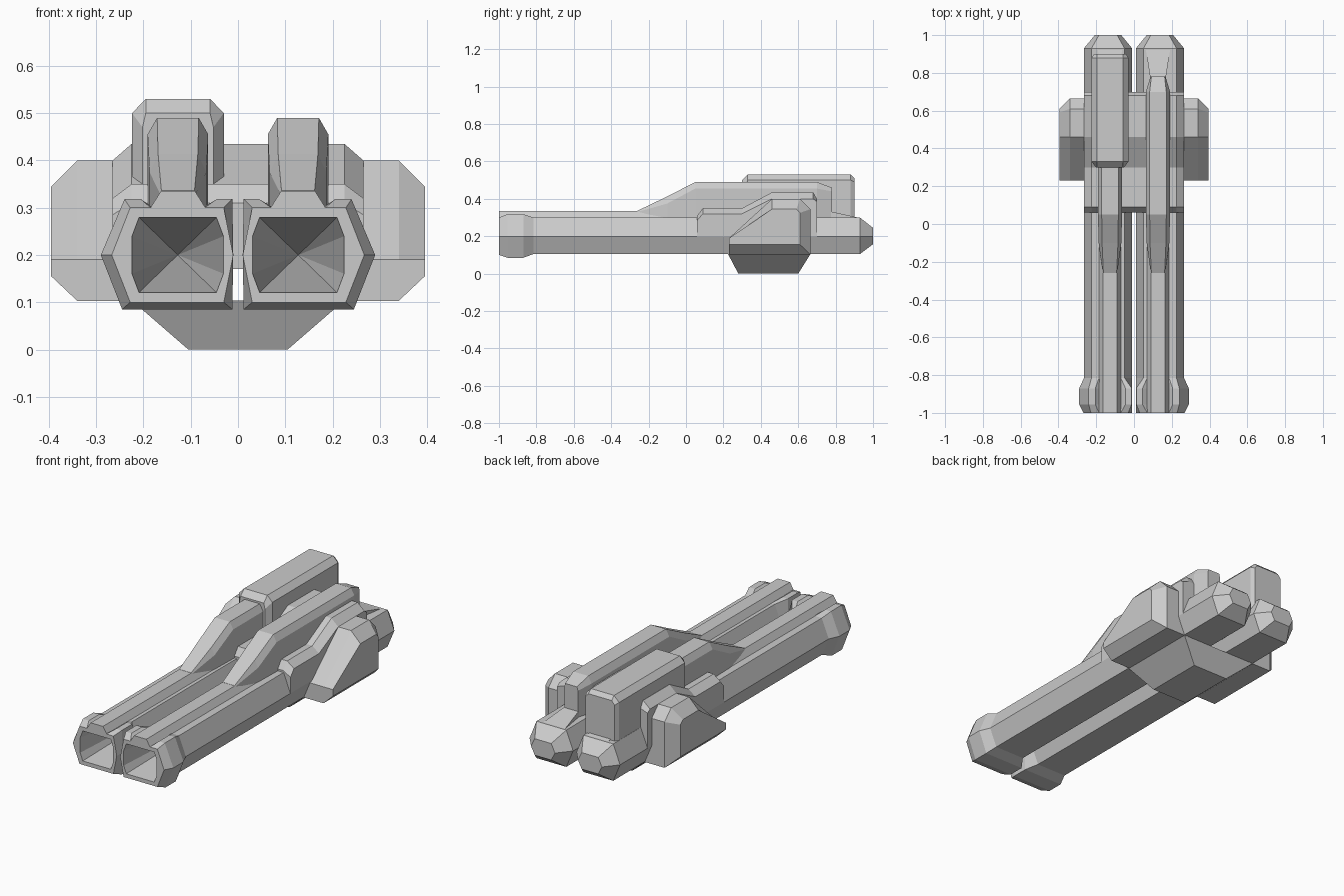
import bpy
import bmesh

cube = bpy.data.objects.get("Cube")
if cube:
    bpy.data.objects.remove(cube, do_unlink=True)

GREY = (0.6, 0.6, 0.6, 1)
hull = bpy.data.materials.new("hull_grey")
hull.use_nodes = True
hull.diffuse_color = GREY
hull.node_tree.nodes["Principled BSDF"].inputs["Base Color"].default_value = GREY


def loft(name, sections, mirror=False):
    """Skin equal-length rings of points and cap both ends."""
    bm = bmesh.new()
    rings = [[bm.verts.new(p) for p in s] for s in sections]
    for a, b in zip(rings, rings[1:]):
        for i in range(len(a)):
            j = (i + 1) % len(a)
            bm.faces.new((a[i], a[j], b[j], b[i]))
    bm.faces.new(rings[0])
    bm.faces.new(rings[-1][::-1])
    bmesh.ops.recalc_face_normals(bm, faces=bm.faces)
    mesh = bpy.data.meshes.new(name)
    bm.to_mesh(mesh)
    bm.free()
    mesh.materials.append(hull)
    obj = bpy.data.objects.new(name, mesh)
    bpy.context.collection.objects.link(obj)
    if mirror:
        obj.modifiers.new("Mirror", "MIRROR")
    return obj


def at_y(y, ring):
    return [(x, y, z) for x, z in ring]


def at_x(x, ring):
    return [(x, y, z) for y, z in ring]


def roof(y, center, bottom, *levels):
    """Symmetric ring: bottom edge, then (half width, height) levels upward."""
    side = [bottom, *levels]
    ring = [(center + w, z) for w, z in side] + [(center - w, z) for w, z in side[::-1]]
    return at_y(y, ring)


# Twin barrels with flared muzzles and tapered rear ends
def tube(x0, x1, x2, x3, z0, z1, z2):
    return [(x1, z0), (x2, z0), (x3, z1), (x2, z2), (0.185, z2),
            (0.18, z2), (0.075, z2), (0.07, z2), (x1, z2), (x0, z1)]


hexagon = tube(0.01, 0.05, 0.225, 0.265, 0.105, 0.2, 0.30)
rim = tube(0.01, 0.03, 0.228, 0.267, 0.10, 0.2, 0.30)
flare = [(0.012, 0.085), (0.245, 0.085), (0.29, 0.2), (0.24, 0.318), (0.205, 0.318),
         (0.185, 0.30), (0.07, 0.30), (0.045, 0.318), (0.012, 0.318), (0.01, 0.2)]
tail = [(0.1375 + (x - 0.1375) * 0.55, 0.2 + (z - 0.2) * 0.45) for x, z in hexagon]
barrel = loft("barrels", [at_y(-1, rim), at_y(-0.955, flare), at_y(-0.87, flare),
                          at_y(-0.815, hexagon), at_y(0.93, hexagon), at_y(1, tail)])

# Tapered bore cut into the muzzle
bore = [(0.21, 0.12), (0.225, 0.16), (0.225, 0.24), (0.21, 0.28),
        (0.045, 0.28), (0.03, 0.24), (0.03, 0.16), (0.045, 0.12)]


def bore_at(y, s):
    return at_y(y, [(0.1275 + (x - 0.1275) * s, 0.2 + (z - 0.2) * s) for x, z in bore])


cutter = loft("bore_cutter", [bore_at(-1.02, 1.02), bore_at(-0.3, 0.01)])
cutter.hide_render = True
cut = barrel.modifiers.new("Bore", "BOOLEAN")
cut.object = cutter
cut.solver = "EXACT"
bpy.context.view_layer.objects.active = barrel
bpy.ops.object.modifier_apply(modifier="Bore")
bpy.data.objects.remove(cutter, do_unlink=True)
barrel.modifiers.new("Mirror", "MIRROR")

# Raised rail along the top of each barrel
rail = ((0.06, 0.29), (0.058, 0.30), (0.036, 0.335))
loft("barrel_rails", [roof(y, 0.127, *rail) for y in (-1, 0.5)], mirror=True)

# Tall fins with a sloping front and chamfered top
loft("fins", [
    roof(-0.26, 0.127, (0.04, 0.29), (0.038, 0.33), (0.035, 0.336)),
    roof(-0.1, 0.127, (0.06, 0.29), (0.06, 0.375), (0.042, 0.413)),
    roof(0.05, 0.127, (0.064, 0.29), (0.064, 0.455), (0.044, 0.49)),
    roof(0.7, 0.127, (0.064, 0.29), (0.064, 0.455), (0.044, 0.49)),
    roof(0.78, 0.127, (0.04, 0.29), (0.04, 0.44), (0.035, 0.46)),
], mirror=True)
loft("fin_feet", [roof(0.74, 0.127, (0.036, 0.28), (0.036, 0.34)),
                  roof(0.92, 0.127, (0.064, 0.28), (0.064, 0.30))], mirror=True)

# Chamfered box over the right fin
loft("upper_box", [
    roof(0.30, -0.127, (0.075, 0.26), (0.075, 0.47), (0.068, 0.50)),
    roof(0.33, -0.127, (0.097, 0.26), (0.097, 0.50), (0.068, 0.53)),
    roof(0.88, -0.127, (0.097, 0.26), (0.097, 0.50), (0.068, 0.53)),
    roof(0.90, -0.127, (0.085, 0.26), (0.085, 0.49), (0.068, 0.51)),
])

# Stepped central body joining the barrels
steps = [(0.06, 0.285, 0.31), (0.09, 0.32, 0.35), (0.30, 0.32, 0.35),
         (0.46, 0.40, 0.435), (0.68, 0.40, 0.435), (0.70, 0.385, 0.40)]
loft("central_body", [roof(y, 0, (0.2, 0.17), (0.265, 0.2), (0.265, shoulder), (0.225, top))
                      for y, shoulder, top in steps])

# Side pods with sloping fronts and chamfered outer faces
pod = [(0.23, 0.103), (0.23, 0.19), (0.46, 0.40), (0.61, 0.40), (0.665, 0.345), (0.665, 0.103)]
pod_face = [(0.23, 0.155), (0.23, 0.19), (0.46, 0.345), (0.59, 0.345), (0.61, 0.325), (0.61, 0.155)]
loft("side_pods", [at_x(0.2, pod), at_x(0.34, pod), at_x(0.395, pod_face)], mirror=True)

# Keel slung under the body
loft("keel", [[(x, y0, z), (x, y1, z), (-x, y1, z), (-x, y0, z)]
              for x, y0, y1, z in ((0.105, 0.28, 0.60, 0), (0.225, 0.225, 0.665, 0.104))])
